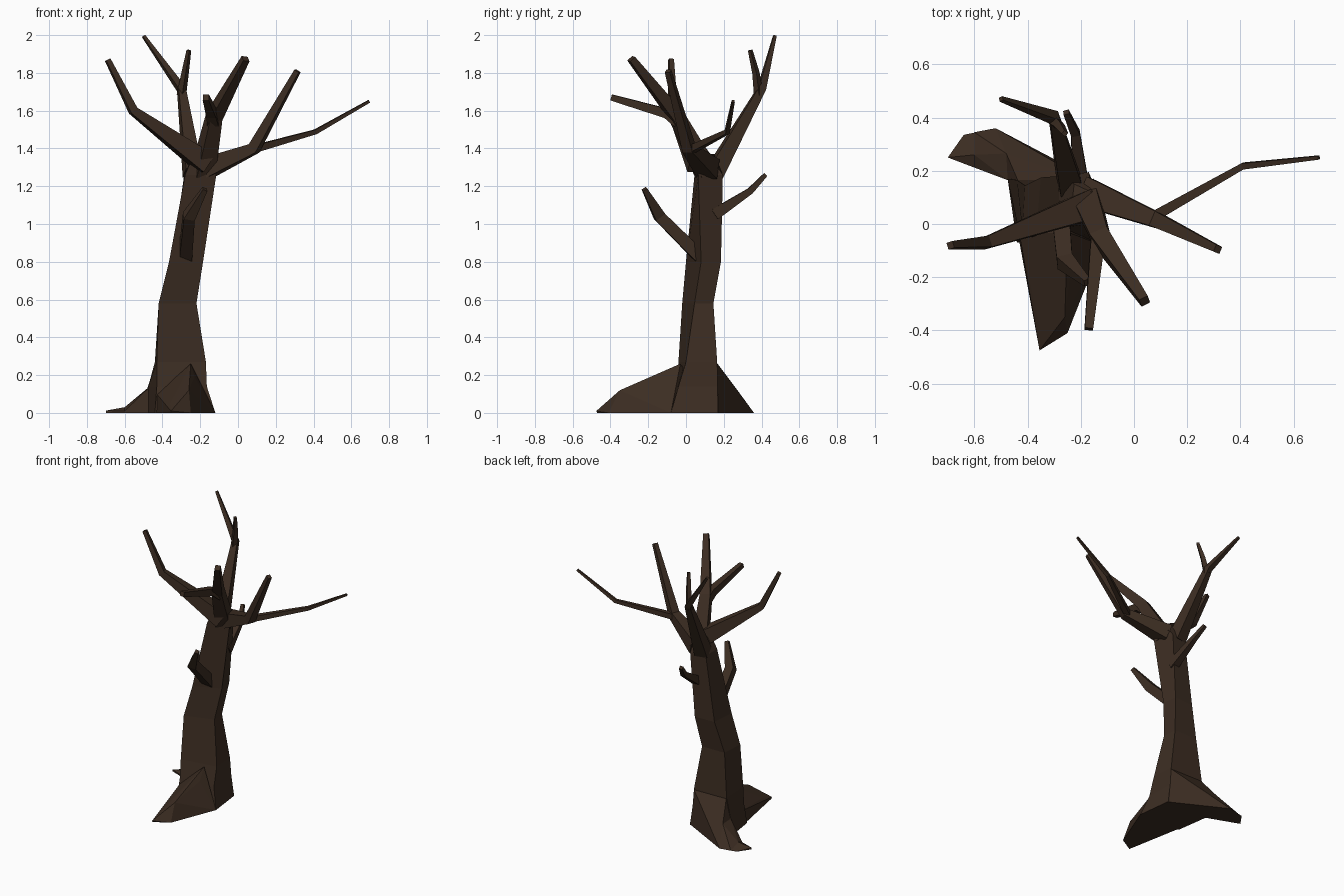
import bpy, bmesh
from mathutils import Vector

if "Cube" in bpy.data.objects:
    bpy.data.objects.remove(bpy.data.objects["Cube"])

bark = bpy.data.materials.new("dark_brown_bark")
bark.diffuse_color = (0.045, 0.026, 0.016, 1)
bark.use_nodes = True
bark.node_tree.nodes["Principled BSDF"].inputs["Base Color"].default_value = bark.diffuse_color


def finish(name, bm):
    bmesh.ops.recalc_face_normals(bm, faces=bm.faces)
    me = bpy.data.meshes.new(name)
    bm.to_mesh(me)
    bm.free()
    me.materials.append(bark)
    ob = bpy.data.objects.new(name, me)
    bpy.context.collection.objects.link(ob)
    return ob


def loft(name, rings):
    """Skin a stack of four-point rings and cap both ends."""
    bm = bmesh.new()
    rows = [[bm.verts.new(p) for p in r] for r in rings]
    for a, b in zip(rows, rows[1:]):
        for i in range(4):
            j = (i + 1) % 4
            bm.faces.new((a[i], a[j], b[j], b[i]))
    bm.faces.new(rows[0][::-1])
    bm.faces.new(rows[-1])
    return finish(name, bm)


def limb(name, path):
    """Tapered square limb; path holds (x, y, z, half width)."""
    pts = [Vector(p[:3]) for p in path]
    rings, side = [], Vector((0, 0, 1)).cross(pts[1] - pts[0])
    for i, p in enumerate(pts):
        t = Vector((0, 0, 0))
        if i > 0:
            t += (p - pts[i - 1]).normalized()
        if i < len(pts) - 1:
            t += (pts[i + 1] - p).normalized()
        t.normalize()
        side = (side - t * side.dot(t)).normalized()
        up = t.cross(side)
        r = path[i][3]
        rings.append([p + (side * a + up * b) * r
                      for a, b in ((-1, -1), (1, -1), (1, 1), (-1, 1))])
    return loft(name, rings)


def hull(name, pts):
    bm = bmesh.new()
    for p in pts:
        bm.verts.new(p)
    res = bmesh.ops.convex_hull(bm, input=bm.verts)
    junk = [v for v in res["geom_interior"] if isinstance(v, bmesh.types.BMVert)]
    if junk:
        bmesh.ops.delete(bm, geom=junk, context='VERTS')
    return finish(name, bm)


# Trunk: leaning four-sided column, corners FL, FR, BR, BL at each height
trunk = [
    (0.00, (-.44, -.07), (-.12, -.08), (-.15, .17), (-.475, .17)),
    (0.14, (-.43, -.05), (-.165, -.04), (-.17, .167), (-.475, .17)),
    (0.27, (-.43, -.04), (-.17, .0), (-.18, .165), (-.44, .165)),
    (0.58, (-.42, -.02), (-.22, .045), (-.23, .145), (-.41, .145)),
    (0.80, (-.365, .0), (-.185, .08), (-.2, .185), (-.35, .175)),
    (1.26, (-.28, .045), (-.115, .065), (-.17, .195), (-.285, .18)),
    (1.37, (-.235, .06), (-.15, .05), (-.16, .12), (-.225, .15)),
]
loft("trunk", [[(x, y, z) for x, y in c] for z, *c in trunk])

# Front root: one faceted wedge
hull("front_root", [
    (-.475, .17, 0), (-.12, -.08, 0), (-.43, -.04, .1), (-.25, -.03, .26),
    (-.23, -.11, .19), (-.26, -.35, .12), (-.36, -.36, .05),
    (-.355, -.475, .01), (-.355, -.47, 0), (-.25, -.41, 0)])

# Back left root: three wedges that flatten out towards the tip
hull("back_left_root_inner", [
    (-.18, .165, .26), (-.435, .16, .27), (-.475, .165, .13), (-.48, .265, .13),
    (-.52, .36, 0), (-.475, .165, 0), (-.16, .17, 0)])
hull("back_left_root_middle", [
    (-.475, .165, .13), (-.48, .265, .13), (-.6, .26, .03), (-.6, .212, .01),
    (-.6, .212, 0), (-.6, .345, 0), (-.52, .36, 0), (-.475, .165, 0)])
hull("back_left_root_tip", [
    (-.6, .26, .03), (-.6, .212, .01), (-.6, .212, 0), (-.52, .36, 0),
    (-.7, .25, .012), (-.7, .25, 0), (-.64, .335, 0)])

# Crown branches and their forks
limb("left_branch", [(-.17, .07, 1.32, .055), (-.555, -.07, 1.6, .022), (-.69, -.08, 1.87, .013)])
limb("rear_branch", [(-.24, .15, 1.27, .045), (-.3, .40, 1.715, .02), (-.5, .47, 1.995, .008)])
limb("rear_twig", [(-.3, .385, 1.68, .018), (-.28, .37, 1.8, .014), (-.26, .34, 1.92, .009)])
limb("front_branch", [(-.185, .11, 1.27, .052), (-.125, -.05, 1.57, .035), (.04, -.29, 1.875, .018)])
limb("front_fork", [(-.13, -.04, 1.54, .03), (-.14, -.1, 1.585, .026), (-.17, -.395, 1.67, .016)])
limb("right_branch", [(-.18, .12, 1.29, .055), (.085, .015, 1.4, .029), (.315, -.095, 1.81, .014)])
limb("right_fork", [(.06, .02, 1.39, .02), (.41, .218, 1.488, .012), (.695, .25, 1.65, .007)])

# Low side branches
limb("low_front_branch", [(-.28, .08, .82, .034), (-.26, -.14, 1.04, .03), (-.175, -.22, 1.185, .013)])
limb("low_rear_branch", [(-.2, .15, 1.05, .03), (-.22, .34, 1.175, .017), (-.255, .42, 1.26, .011)])
